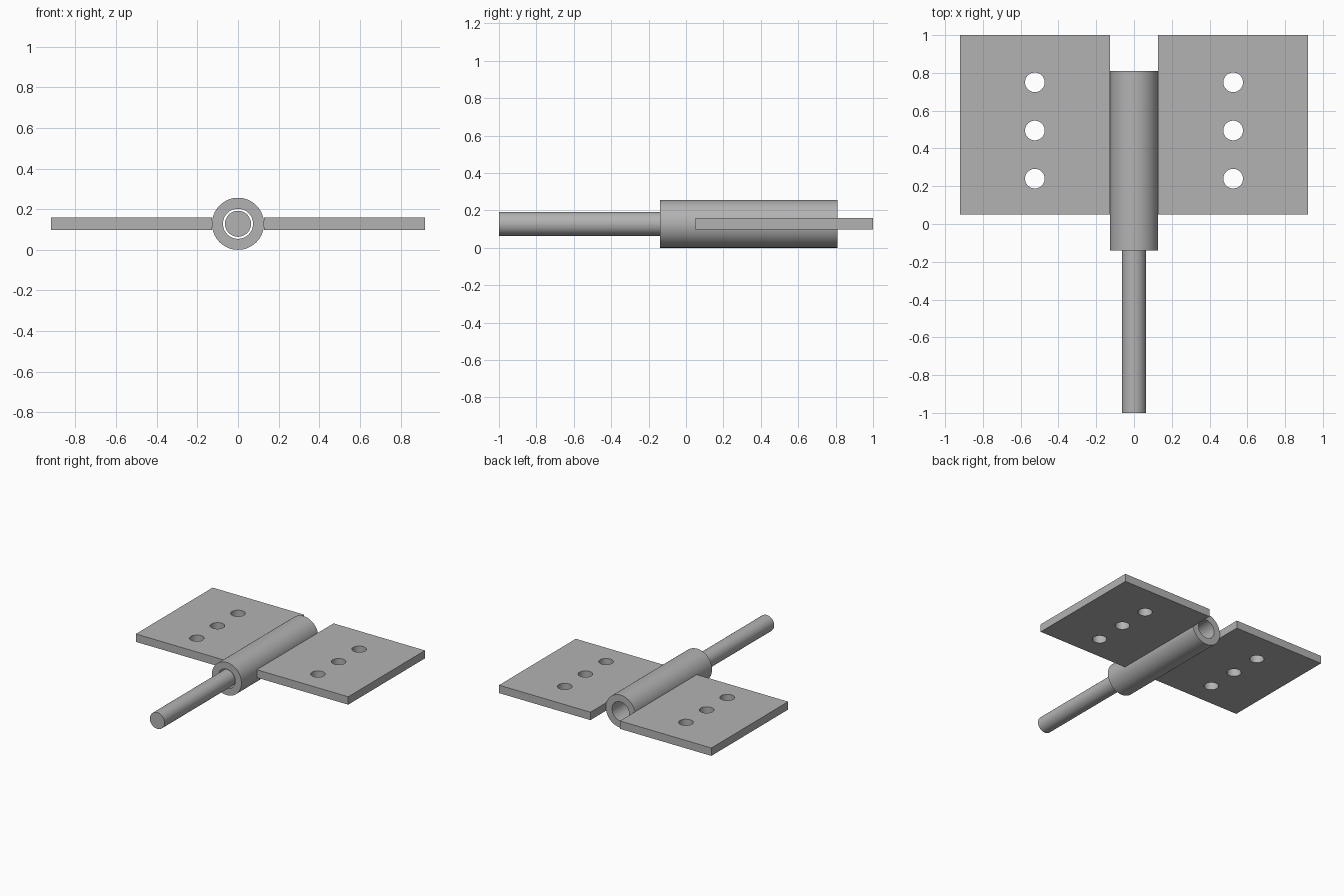
import bpy, bmesh, math
from mathutils import Matrix, Vector

if "Cube" in bpy.data.objects:
    bpy.data.objects.remove(bpy.data.objects["Cube"], do_unlink=True)

AXIS_Z = 0.128   # height of the barrel axis
SEGS = 64

steel = bpy.data.materials.new("plain grey steel")
steel.use_nodes = True
GREY = (0.45, 0.45, 0.45, 1)
steel.diffuse_color = GREY
steel.node_tree.nodes["Principled BSDF"].inputs["Base Color"].default_value = GREY


def finish(name, bm):
    bmesh.ops.recalc_face_normals(bm, faces=bm.faces)
    mesh = bpy.data.meshes.new(name)
    bm.to_mesh(mesh)
    bm.free()
    mesh.materials.append(steel)
    obj = bpy.data.objects.new(name, mesh)
    bpy.context.collection.objects.link(obj)
    bpy.ops.object.select_all(action='DESELECT')
    obj.select_set(True)
    bpy.context.view_layer.objects.active = obj
    bpy.ops.object.shade_smooth_by_angle(angle=math.radians(30))
    return obj


def lathe(name, profile):
    """Spin a closed (radius, y) outline about the barrel axis."""
    bm = bmesh.new()
    verts = [bm.verts.new((r, y, AXIS_Z)) for r, y in profile]
    edges = [bm.edges.new((verts[i], verts[(i + 1) % len(verts)]))
             for i in range(len(verts))]
    bmesh.ops.spin(bm, geom=verts + edges, cent=(0, 0, AXIS_Z), axis=(0, 1, 0),
                   angle=math.tau, steps=SEGS, use_duplicate=False)
    bmesh.ops.remove_doubles(bm, verts=bm.verts, dist=1e-5)
    return finish(name, bm)


def leaf(name, side):
    """Flat plate with three screw holes, filled from its outlines and extruded."""
    inner, outer, front, back = 0.128, 0.92, 0.05, 1.0
    bottom, top = 0.098, 0.16
    loops = [[(inner, front), (outer, front), (outer, back), (inner, back)]]
    for hole_y in (0.24, 0.495, 0.75):
        loops.append([(0.525 + 0.052 * math.cos(a), hole_y + 0.052 * math.sin(a))
                      for a in (math.tau * i / 48 for i in range(48))])
    bm = bmesh.new()
    edges = []
    for loop in loops:
        vs = [bm.verts.new((side * x, y, bottom)) for x, y in loop]
        edges += [bm.edges.new((vs[i - 1], vs[i])) for i in range(len(vs))]
    bmesh.ops.triangle_fill(bm, use_beauty=True, use_dissolve=False, edges=edges)
    extruded = bmesh.ops.extrude_face_region(bm, geom=bm.faces[:], use_keep_orig=True)
    bmesh.ops.translate(bm, vec=(0, 0, top - bottom),
                        verts=[g for g in extruded["geom"]
                               if isinstance(g, bmesh.types.BMVert)])
    return finish(name, bm)


# hollow barrel, open at both ends
lathe("barrel", [(0.128, -0.14), (0.128, 0.81), (0.074, 0.81), (0.074, -0.14)])

# pin, partly drawn out of the front of the barrel
bm = bmesh.new()
bmesh.ops.create_cone(
    bm, cap_ends=True, segments=SEGS, radius1=0.064, radius2=0.064, depth=0.95,
    matrix=Matrix.Translation(Vector((0, -0.525, AXIS_Z))) @ Matrix.Rotation(math.pi / 2, 4, 'X'))
finish("pin", bm)

# the two leaves
leaf("left_leaf", 1)
leaf("right_leaf", -1)
